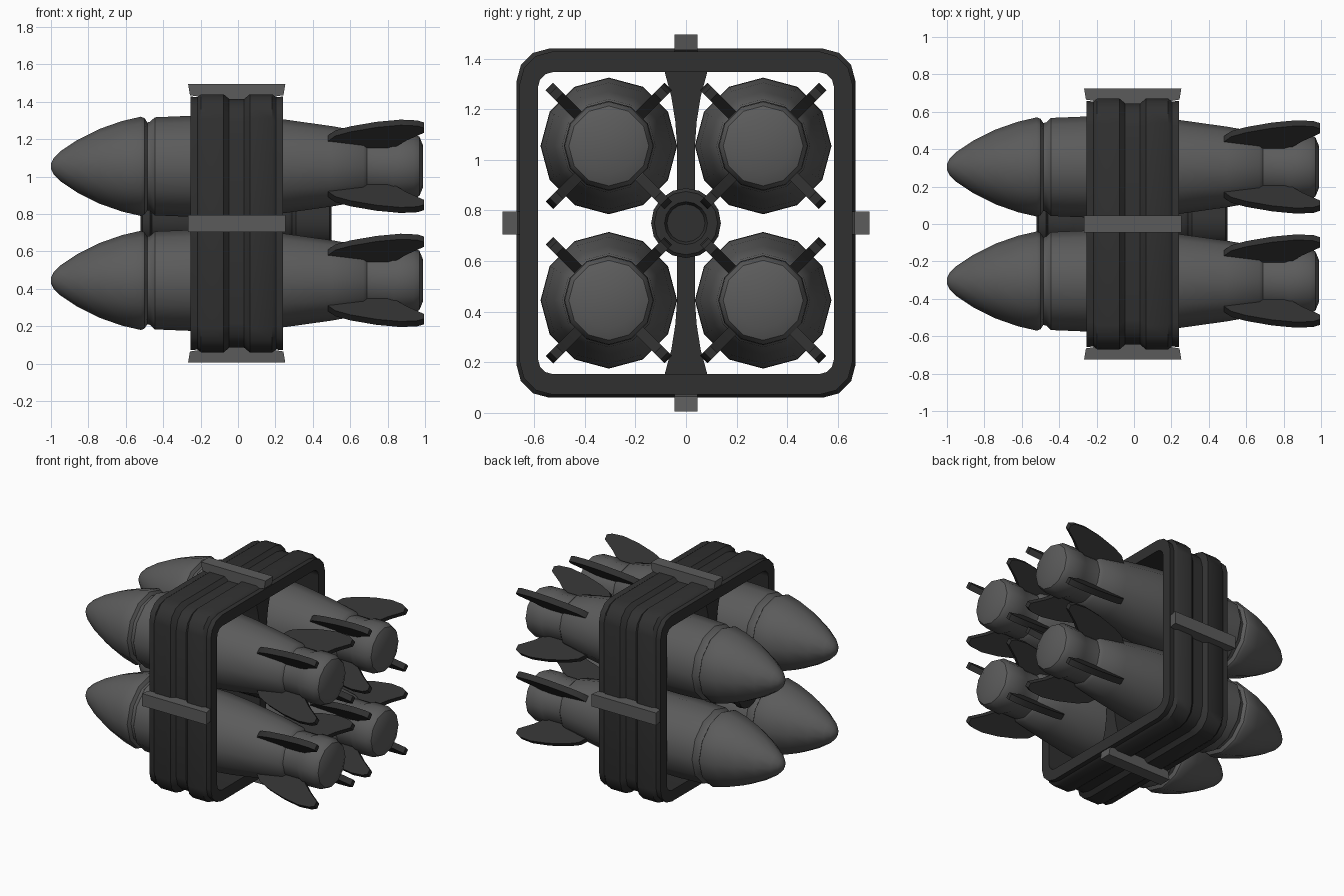
import bpy, bmesh
from math import sin, cos, pi
from mathutils import Matrix, Vector

cube = bpy.data.objects.get("Cube")
if cube:
    bpy.data.objects.remove(cube)

MID = 0.75      # height of the central axis
SPREAD = 0.305  # rocket offset from the axis


def material(name, v):
    m = bpy.data.materials.new(name)
    m.use_nodes = True
    m.diffuse_color = (v, v, v, 1)
    m.node_tree.nodes["Principled BSDF"].inputs["Base Color"].default_value = (v, v, v, 1)
    return m


grey = material("mid grey metal", 0.105)
dark = material("dark grey metal", 0.03)


def finish(name, bm, mat):
    bmesh.ops.recalc_face_normals(bm, faces=bm.faces)
    mesh = bpy.data.meshes.new(name)
    bm.to_mesh(mesh)
    bm.free()
    mesh.materials.append(mat)
    return place(name, mesh, Matrix())


def place(name, mesh, matrix):
    ob = bpy.data.objects.new(name, mesh)
    bpy.context.collection.objects.link(ob)
    ob.matrix_world = matrix
    return ob


def smooth(ob, angle=0.65):
    bpy.ops.object.select_all(action='DESELECT')
    ob.select_set(True)
    bpy.context.view_layer.objects.active = ob
    bpy.ops.object.shade_smooth_by_angle(angle=angle)


def loft(name, rings, mat, loop=False):
    """Skin a list of rings; cap the ends or join them into a loop."""
    bm = bmesh.new()
    vs = [[bm.verts.new(p) for p in r] for r in rings]
    n = len(vs[0])
    pairs = list(zip(vs, vs[1:])) + ([(vs[-1], vs[0])] if loop else [])
    for a, b in pairs:
        for i in range(n):
            j = (i + 1) % n
            bm.faces.new((a[i], a[j], b[j], b[i]))
    if not loop:
        bm.faces.new(vs[0])
        bm.faces.new(vs[-1])
    ob = finish(name, bm, mat)
    smooth(ob)
    return ob


def lathe(name, profile, sides, mat):
    """Turn (x, radius) points about the x axis."""
    return loft(name, [[(x, r * cos(2 * pi * i / sides), r * sin(2 * pi * i / sides))
                        for i in range(sides)] for x, r in profile], mat)


def prism(name, outline, thick, axis, mat):
    """Extrude an outline by thick along axis 'x' or 'y', centred."""
    def point(a, b, t):
        return (t, a, b) if axis == 'x' else (a, t, b)
    return loft(name, [[point(a, b, t) for a, b in outline]
                       for t in (-thick / 2, thick / 2)], mat)


def rounded_ring(x, half_y, half_z, radius, segs=3):
    pts = []
    for q, (sy, sz) in enumerate(((1, 1), (-1, 1), (-1, -1), (1, -1))):
        for i in range(segs + 1):
            a = pi / 2 * (q + i / segs)
            pts.append((x, sy * (half_y - radius) + radius * cos(a),
                        MID + sz * (half_z - radius) + radius * sin(a)))
    return pts


# Rockets: pointed nose, groove, tapering body, waisted tail
body_profile = [(-1, 0.015), (-0.985, 0.045), (-0.95, 0.08), (-0.86, 0.14), (-0.74, 0.2),
                (-0.62, 0.242), (-0.52, 0.265), (-0.5, 0.258), (-0.485, 0.235), (-0.47, 0.238),
                (-0.445, 0.262), (-0.25, 0.27), (0.05, 0.268), (0.25, 0.25), (0.5, 0.215),
                (0.67, 0.185), (0.69, 0.165), (0.8, 0.165), (0.83, 0.178), (0.94, 0.175),
                (0.97, 0.158), (0.99, 0.11)]
fin_outline = [(0.48, 0.21), (0.52, 0.25), (0.6, 0.281), (0.74, 0.315), (0.87, 0.332),
               (0.96, 0.326), (0.995, 0.31), (0.995, 0.275), (0.9, 0.215), (0.82, 0.15),
               (0.66, 0.145), (0.5, 0.195)]
body = lathe("rocket_body", body_profile, 12, grey)
fin = prism("tail_fin", fin_outline, 0.042, 'y', dark)
for sy in (1, -1):
    for sz in (1, -1):
        at = Matrix.Translation((0, sy * SPREAD, MID + sz * SPREAD))
        place("rocket_body", body.data, at)
        for k in range(4):
            place("tail_fin", fin.data, at @ Matrix.Rotation(pi / 4 + k * pi / 2, 4, 'X'))
for template in (body, fin):
    bpy.data.objects.remove(template)

# Central hub tube
hub = lathe("central_hub", [(-0.52, 0.1), (-0.51, 0.125), (-0.47, 0.13), (-0.46, 0.115),
                            (-0.32, 0.115), (-0.3, 0.13), (0.27, 0.13), (0.29, 0.115),
                            (0.31, 0.138), (0.49, 0.138), (0.5, 0.125), (0.5, 0.085),
                            (0.48, 0.075)], 16, dark)
hub.location.z = MID

# Ribbed rounded frame around the four rockets
ribs = [(-0.248, -0.012), (-0.21, -0.015), (-0.19, 0), (-0.07, 0), (-0.04, -0.025),
        (0.04, -0.025), (0.07, 0), (0.19, 0), (0.21, -0.015), (0.248, -0.012)]
CX = -0.007
rings = [rounded_ring(CX + x, 0.67 + d, 0.69 + d, 0.13) for x, d in ribs]
rings += [rounded_ring(CX + x, 0.585, 0.597, 0.06) for x in (0.248, -0.248)]
loft("frame", rings, dark, loop=True)

# Flared webs joining the hub to the frame
web_side = [(0.035, 0.1), (0.035, 0.3), (0.042, 0.4), (0.058, 0.5), (0.085, 0.6)]
web_outline = web_side + [(-y, z) for y, z in reversed(web_side)]
for name, turn in (("upper_web", 0), ("lower_web", pi)):
    web = prism(name, web_outline, 0.42, 'x', dark)
    web.matrix_world = Matrix.Translation((CX, 0, MID)) @ Matrix.Rotation(turn, 4, 'X')

# Clamp bars on the four outer sides of the frame
clamp = [(-0.26, 0), (0.26, 0), (0.25, -0.06), (0.2, -0.068), (0.19, -0.055), (0.07, -0.055),
         (0.04, -0.08), (-0.04, -0.08), (-0.07, -0.055), (-0.19, -0.055), (-0.2, -0.068),
         (-0.25, -0.06)]
for k, name in enumerate(("top_clamp", "front_clamp", "bottom_clamp", "back_clamp")):
    reach = 0.725 if k % 2 else 0.745
    bar = prism(name, [(x, reach + d) for x, d in clamp], 0.09, 'y', grey)
    bar.matrix_world = Matrix.Translation((CX, 0, MID)) @ Matrix.Rotation(k * pi / 2, 4, 'X')
